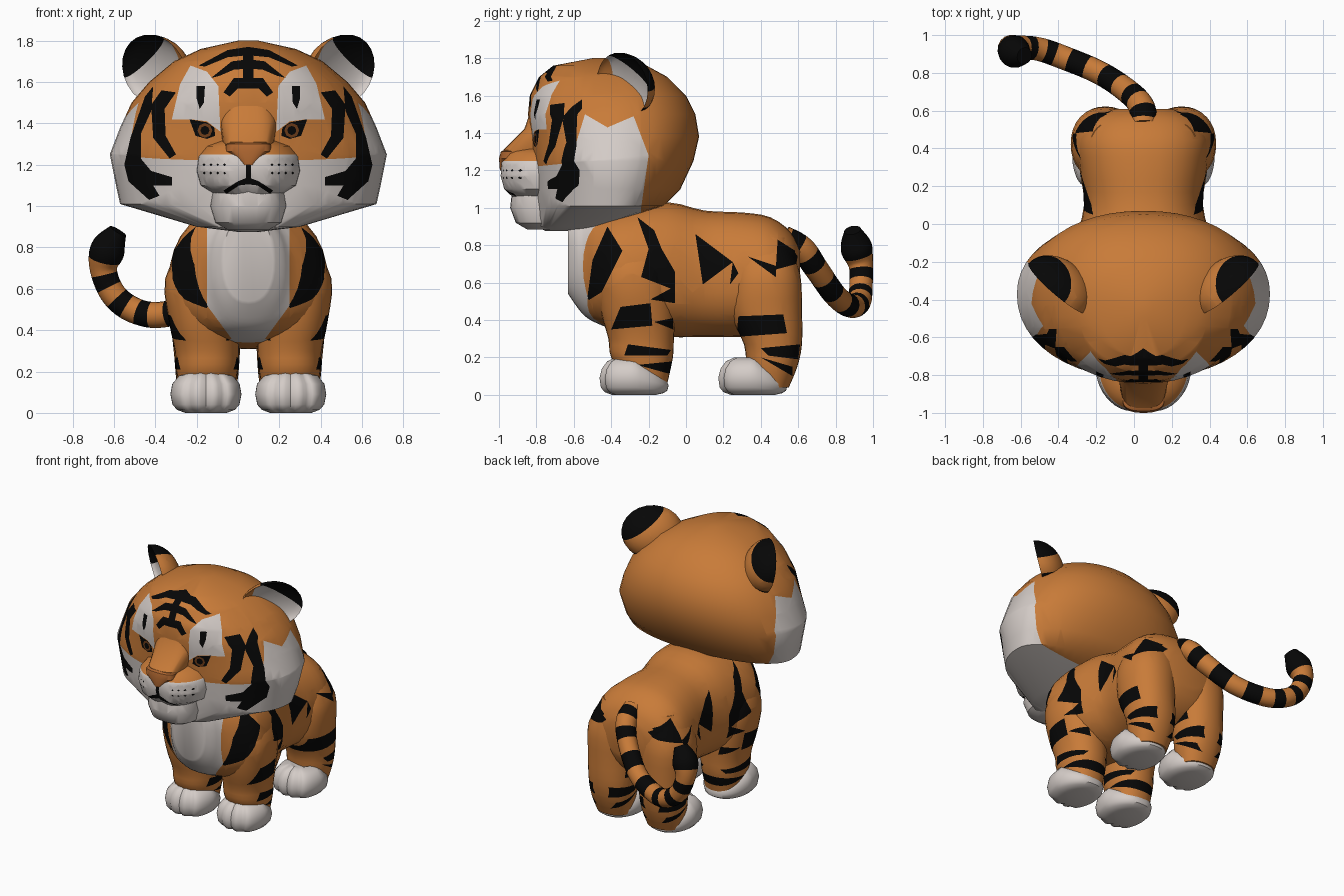
import bpy, bmesh, math
from mathutils import Vector

if "Cube" in bpy.data.objects:
    bpy.data.objects.remove(bpy.data.objects["Cube"])

CX = 0.05  # body centre line (the tail swings to one side)
COLOURS = [("orange fur", (.58, .198, .04)), ("white fur", (.66, .605, .575)), ("black stripe", (.002, .002, .002)),
           ("nose brown", (.43, .135, .03)), ("eye brown", (.16, .047, .01))]
ORANGE, WHITE, BLACK, NOSE, EYE = range(5)
MATS = []
for name, rgb in COLOURS:
    m = bpy.data.materials.new(name)
    m.diffuse_color = (*rgb, 1)
    m.use_nodes = True
    m.node_tree.nodes["Principled BSDF"].inputs["Base Color"].default_value = m.diffuse_color
    MATS.append(m)


def smooth(rows, n):
    """Catmull-Rom interpolation of tuples."""
    out = []
    for i in range(len(rows) - 1):
        a, b, c, d = rows[max(i - 1, 0)], rows[i], rows[i + 1], rows[min(i + 2, len(rows) - 1)]
        for k in range(n):
            t = k / n
            out.append(tuple(.5 * (2 * q + (r - p) * t + (2 * p - 5 * q + 4 * r - s) * t * t
                                   + (3 * q - p - 3 * r + s) * t ** 3) for p, q, r, s in zip(a, b, c, d)))
    return out + [tuple(rows[-1])]


def skin(rings):
    bm = bmesh.new()
    vs = [[bm.verts.new(p) for p in r] for r in rings]
    n = len(vs[0])
    for a, b in zip(vs, vs[1:]):
        for j in range(n):
            bm.faces.new((a[j], a[(j + 1) % n], b[(j + 1) % n], b[j]))
    bm.faces.new(vs[0][::-1])
    bm.faces.new(vs[-1])
    return bm


def loft(rows, axis="z", seg=32, power=2.0, lobes=0, mat=ORANGE):
    """Rows: (position, centre x, centre, half width, low extent, high extent)."""
    rings = []
    for t, cx, c, hx, lo, hi in rows:
        ring = []
        for j in range(seg):
            an = 2 * math.pi * j / seg
            cs, sn = math.cos(an), math.sin(an)
            u = math.copysign(abs(cs) ** (2 / power), cs)
            v = math.copysign(abs(sn) ** (2 / power), sn)
            w = c + v * ((hi - c) if v > 0 else (c - lo))
            if lobes and v < 0:
                w -= .018 * abs(math.sin(lobes * math.pi * u / 2)) * min(1, -2 * v)
            x = cx + u * hx
            ring.append((x, w, t) if axis == "z" else (x, t, w))
        rings.append(ring)
    bm = skin(rings)
    for f in bm.faces:
        f.material_index = mat
    return bm


def inside(x, y, poly):
    hit = False
    for (ax, ay), (bx, by) in zip(poly, poly[1:] + poly[:1]):
        if (ay > y) != (by > y) and x < (bx - ax) * (y - ay) / (by - ay) + ax:
            hit = not hit
    return hit


def paint(bm, poly, mat, axis=0, keep=lambda c: True):
    """Cut a flat outline through the surface and colour the faces within it."""
    los = [min(p[k] for p in poly) for k in (0, 1)]
    his = [max(p[k] for p in poly) for k in (0, 1)]

    def region():
        out = []
        for f in bm.faces:
            a = [v.co[axis] for v in f.verts]
            b = [v.co.z for v in f.verts]
            if max(a) > los[0] and min(a) < his[0] and max(b) > los[1] and min(b) < his[1] \
                    and keep(f.calc_center_median()):
                out.append(f)
        return out
    for p, q in zip(poly, poly[1:] + poly[:1]):
        co, no = Vector((0, 0, p[1])), Vector((0, 0, q[0] - p[0]))
        co[axis], no[axis] = p[0], p[1] - q[1]
        fs = region()
        geom = fs + list({e for f in fs for e in f.edges}) + list({v for f in fs for v in f.verts})
        bmesh.ops.bisect_plane(bm, geom=geom, dist=1e-5, plane_co=co, plane_no=no.normalized())
    for f in region():
        c = f.calc_center_median()
        if inside(c[axis], c.z, poly):
            f.material_index = mat


def paint_face(bm, poly, mat):
    for s in (1, -1):
        paint(bm, [(s * x, z) for x, z in poly], mat, 0, lambda c: c.y < -.38)


def finish(bm, name):
    bmesh.ops.recalc_face_normals(bm, faces=bm.faces[:])
    me = bpy.data.meshes.new(name)
    bm.to_mesh(me)
    bm.free()
    for m in MATS:
        me.materials.append(m)
    ob = bpy.data.objects.new(name, me)
    ob.location.x = CX
    bpy.context.collection.objects.link(ob)


# Head: stacked ovals, white cheeks, then stripes and eyes
head = loft([(.875, 0, -.64, .05, -.75, -.55), (.9, 0, -.6, .25, -.80, -.44), (1.01, 0, -.38, .62, -.8, -.12),
             (1.1, 0, -.37, .64, -.81, -.03), (1.25, 0, -.37, .67, -.82, .04), (1.38, 0, -.36, .62, -.83, .07),
             (1.5, 0, -.36, .565, -.845, .05), (1.6, 0, -.36, .48, -.835, 0), (1.7, 0, -.38, .36, -.785, -.1),
             (1.76, 0, -.42, .23, -.71, -.21), (1.8, 0, -.44, .05, -.5, -.38)], seg=48, power=2.12)
paint(head, [(-.54, 1.5), (-.42, 1.43), (-.28, 1.49), (-.2, 1.28), (-.24, 1.0), (-.24, .8), (-1.1, .8),
             (-1.1, 1.19), (-.62, 1.24)], WHITE, 1)
BROW = [[(.28, 1.68), (.2, 1.65), (.145, 1.58), (.135, 1.36), (.2, 1.41), (.28, 1.42), (.37, 1.42), (.33, 1.59)]]
MARKS = [
    [(.25, 1.58), (.21, 1.58), (.215, 1.5), (.235, 1.47), (.25, 1.52)],
    [(0, 1.77), (.1, 1.755), (.24, 1.68), (.21, 1.675), (.1, 1.72), (0, 1.73)],
    [(0, 1.71), (.08, 1.7), (.18, 1.62), (.14, 1.63), (.07, 1.66), (0, 1.665)],
    [(0, 1.62), (.07, 1.62), (.12, 1.55), (.09, 1.53), (.05, 1.57), (0, 1.57)],
    [(0, 1.75), (.025, 1.75), (.025, 1.57), (0, 1.57)],
    [(.35, 1.55), (.42, 1.56), (.47, 1.49), (.46, 1.33), (.38, 1.23), (.35, 1.25), (.4, 1.34), (.405, 1.47)],
    [(.46, 1.58), (.5, 1.53), (.57, 1.33), (.6, 1.2), (.58, 1.12), (.48, 1.03), (.43, 1.05), (.46, 1.1),
     (.37, 1.1), (.37, 1.14), (.47, 1.17), (.52, 1.23), (.52, 1.35), (.47, 1.46)],
    [(.285, 1.42), (.255, 1.34), (.2, 1.325), (.16, 1.34), (.165, 1.38), (.2, 1.405)]]
for p in BROW:
    paint_face(head, p, WHITE)
for p in MARKS:
    paint_face(head, p, BLACK)
for r, m in ((.036, EYE), (.022, BLACK)):
    paint_face(head, [(.21 + r * math.cos(k * math.pi / 4), 1.366 + r * math.sin(k * math.pi / 4))
                      for k in range(8)], m)
finish(head, "head")

# Muzzle, chin, bridge and nose
MOUTH = [(0, 1.2), (.012, 1.2), (.012, 1.135), (.05, 1.12), (.12, 1.075), (.105, 1.06), (.045, 1.1), (0, 1.105)]
muzzle = loft([(1.05, 0, -.78, .15, -.91, -.6), (1.1, 0, -.78, .23, -.965, -.6), (1.17, 0, -.78, .25, -.985, -.6),
               (1.24, 0, -.78, .24, -.98, -.6), (1.29, 0, -.78, .2, -.95, -.6), (1.32, 0, -.78, .12, -.9, -.6)],
              seg=48, lobes=2, mat=WHITE)
paint(muzzle, [(-.3, 1.25), (.3, 1.25), (.3, 1.4), (-.3, 1.4)], ORANGE)
paint_face(muzzle, MOUTH, BLACK)
for i in range(4):
    for z in (1.16, 1.2):
        x = .115 + .033 * i
        paint_face(muzzle, [(x - .007, z), (x, z - .007), (x + .007, z), (x, z + .007)], BLACK)
finish(muzzle, "muzzle")
chin = loft([(.885, 0, -.75, .1, -.85, -.55), (.92, 0, -.75, .16, -.91, -.55), (1.0, 0, -.75, .185, -.94, -.55),
             (1.09, 0, -.75, .17, -.93, -.55)], power=2.4, mat=WHITE)
paint_face(chin, MOUTH, BLACK)
finish(chin, "chin")
finish(loft([(1.2, 0, -.8, .08, -.98, -.6), (1.31, 0, -.8, .125, -.975, -.6), (1.42, 0, -.75, .14, -.865, -.6),
             (1.52, 0, -.72, .12, -.83, -.6)], power=3), "nose_bridge")
finish(loft([(1.2, 0, -.93, .03, -.995, -.85), (1.265, 0, -.93, .11, -1.0, -.85), (1.3, 0, -.93, .11, -.99, -.85),
             (1.312, 0, -.92, .06, -.97, -.85)], power=2.6, mat=NOSE), "nose")

# Ears: cupped discs facing forward and outward, black-tipped
for s, side in ((1, "right"), (-1, "left")):
    bm = bmesh.new()
    bmesh.ops.create_uvsphere(bm, u_segments=24, v_segments=16, radius=1)
    for d, no in ((.45, (.5, .85, 0)), (-.1, (.5, .85, 0)), (-.45, (.5, .85, 0)), (-.65, (1, 0, 0)), (.1, (1, 0, 0))):
        no = Vector(no)
        bmesh.ops.bisect_plane(bm, geom=bm.verts[:] + bm.edges[:] + bm.faces[:], dist=1e-4,
                               plane_co=no * d / no.length_squared, plane_no=no.normalized())
    for f in bm.faces:
        x, y, z = f.calc_center_median()
        t = .5 * x + .85 * y
        if t > .45 or (z < 0 and -.45 < t < -.1 and x > .1):
            f.material_index = BLACK
        else:
            f.material_index = WHITE if z > 0 and x > -.65 else ORANGE
    u, v, n = Vector((.72, .66, -.12)), Vector((.27, -.02, .96)), Vector((.66, -.74, -.05))
    for vert in bm.verts:
        x, y, z = vert.co
        p = Vector((.455, -.34, 1.655)) + u * .205 * x + v * .18 * y + n * (.15 * z if z < 0 else -.07 * z)
        vert.co = (s * p.x, p.y, p.z)
    finish(bm, side + "_ear")

# Body, legs and paws with side stripes
STRIPES = [
    [(-.42, .9), (-.34, .77), (-.45, .55), (-.53, .5), (-.5, .72)],
    [(-.26, .95), (-.17, .88), (-.13, .78), (-.06, .66), (-.06, .56), (-.24, .63), (-.2, .78)],
    [(.05, .86), (.25, .71), (.09, .59)], [(.25, .71), (.28, .65), (.235, .59)],
    [(.33, .74), (.48, .69), (.48, .63)], [(.49, .83), (.6, .76), (.59, .7), (.48, .67)],
    [(-.06, .58), (-.19, .51), (-.06, .49)], [(-.35, .47), (-.19, .49), (-.18, .37), (-.4, .35)],
    [(-.07, .41), (-.17, .39), (-.07, .35)], [(-.31, .27), (-.08, .24), (-.1, .21), (-.33, .21)],
    [(-.26, .16), (-.06, .18), (-.08, .11)], [(.28, .42), (.52, .43), (.54, .33), (.27, .31)],
    [(.4, .25), (.61, .27), (.6, .19), (.44, .21)], [(.4, .2), (.57, .15), (.57, .1)]]
body = loft(smooth([(-.63, 0, .74, .12, .54, .95), (-.59, 0, .72, .17, .48, .96), (-.54, 0, .68, .21, .42, .97),
                    (-.47, 0, .64, .3, .38, .98), (-.35, 0, .62, .385, .34, 1.0), (-.1, 0, .62, .36, .31, 1.03),
                    (.1, 0, .62, .315, .31, .985), (.3, 0, .62, .34, .31, .975), (.45, 0, .62, .35, .33, .95),
                    (.56, 0, .64, .28, .42, .87), (.61, 0, .66, .15, .52, .77)], 3), axis="y", power=2.3)
for p in STRIPES:
    paint(body, p, BLACK, 1, lambda c: abs(c.x) > .18)
paint_face(body, [(0, .98), (.2, .98), (.2, .52), (.06, .33), (0, .33)], WHITE)
finish(body, "body")

FRONT = [(.06, .2, -.21, .12, -.31, -.1), (.2, .2, -.235, .148, -.4, -.07), (.3, .2, -.24, .155, -.415, -.065),
         (.45, .215, -.26, .17, -.455, -.06), (.65, .22, -.28, .182, -.47, -.08), (.86, .18, -.28, .12, -.42, -.13)]
REAR = [(.04, .2, .45, .12, .36, .55), (.15, .2, .46, .147, .325, .595), (.27, .2, .465, .158, .31, .62),
        (.45, .205, .43, .17, .235, .62), (.65, .2, .42, .178, .24, .61), (.84, .16, .42, .12, .29, .54)]
PAW = [(0, .1, .11), (.015, .14, .15), (.04, .162, .17), (.09, .172, .177), (.14, .163, .165),
       (.18, .13, .135), (.2, .08, .09)]
for s, side in ((1, "right"), (-1, "left")):
    for rows, end, cy in ((FRONT, "front", -.27), (REAR, "rear", .365)):
        leg = loft(smooth([(r[0], s * r[1], *r[2:]) for r in rows], 3), power=2.2)
        for p in STRIPES:
            paint(leg, p, BLACK, 1)
        finish(leg, f"{side}_{end}_leg")
        paw = loft([(z, s * .205, cy, hx, cy - hy, cy + hy) for z, hx, hy in PAW], seg=64, power=2.4,
                   lobes=4, mat=WHITE)
        for v in paw.verts:  # the paw slopes down and narrows toward the heel
            k = max(0, (v.co.y - cy) / .177)
            v.co.z *= 1 - .45 * k
            v.co.x += (s * .205 - v.co.x) * .2 * k
        finish(paw, f"{side}_{end}_paw")

# Tail: banded tube with a dark knob; rows are x, y, z, radius
path = smooth([(0, .52, .83, .075), (-.01, .62, .78, .07), (-.08, .7, .67, .065), (-.23, .8, .53, .063),
               (-.42, .88, .475, .063), (-.55, .925, .495, .063), (-.65, .935, .57, .063),
               (-.7, .935, .69, .066), (-.68, .91, .79, .085), (-.63, .89, .88, .045)], 6)
rings = []
for i, (x, y, z, r) in enumerate(path):
    a, b = path[max(i - 1, 0)], path[min(i + 1, len(path) - 1)]
    t = Vector(b[:3]) - Vector(a[:3])
    e = t.cross(Vector((.6, .8, 0))).normalized()
    g = t.cross(e).normalized()
    rings.append([Vector((x, y, z)) + r * (e * math.cos(k * math.pi / 8) + g * math.sin(k * math.pi / 8))
                  for k in range(16)])
tail = skin(rings)
for i, f in enumerate(tail.faces):
    k = i // 16
    f.material_index = BLACK if k >= 45 or i >= len(tail.faces) - 1 or (k < 43 and k % 6 in (2, 3, 4)) else ORANGE
finish(tail, "tail")

for ob in bpy.data.objects:
    ob.select_set(True)
bpy.context.view_layer.objects.active = bpy.data.objects["head"]
bpy.ops.object.shade_smooth_by_angle(angle=math.radians(40))
